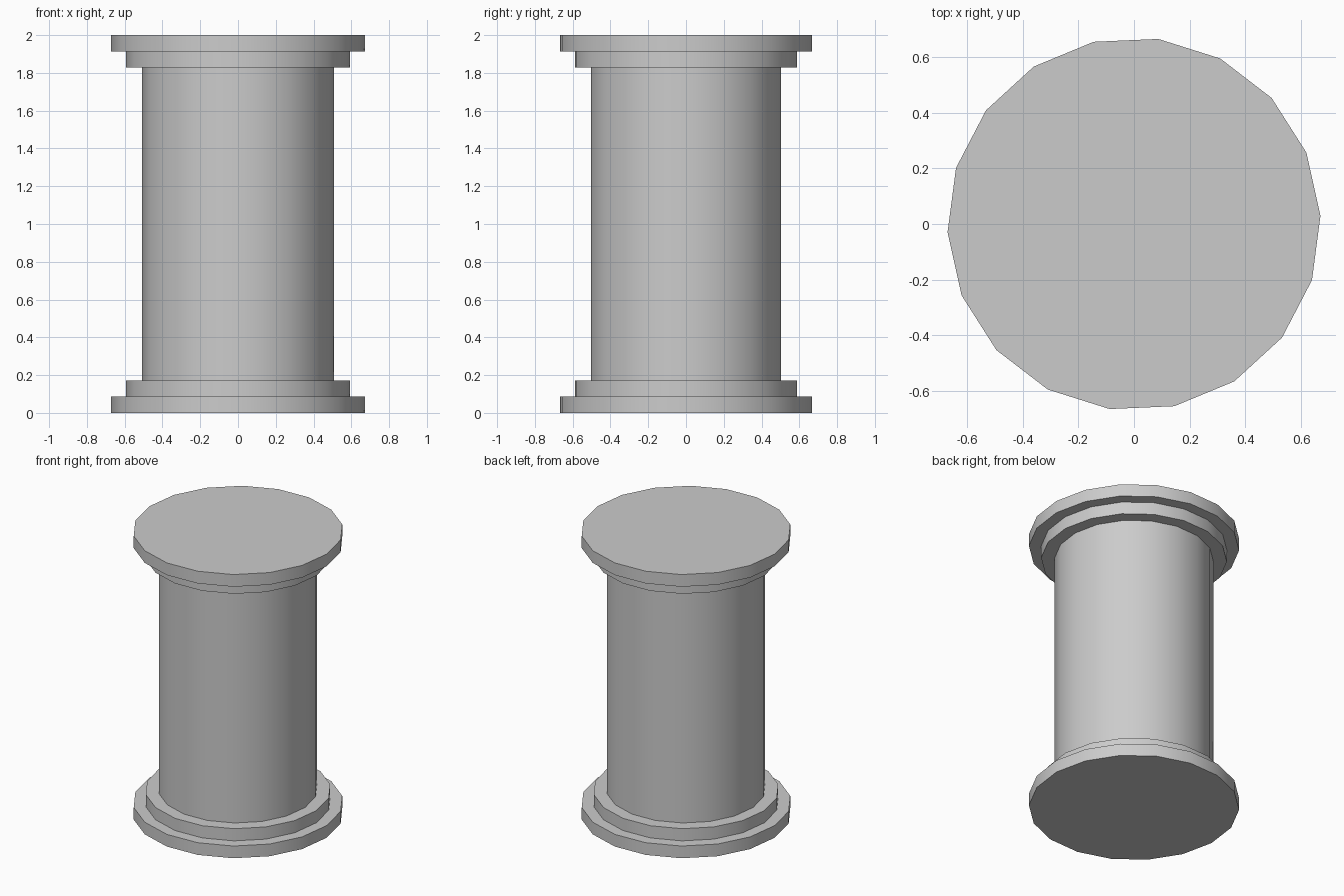
import bpy
import math

cube = bpy.data.objects.get("Cube")
if cube:
    bpy.data.objects.remove(cube, do_unlink=True)

SIDES = 18
TURN = math.radians(2.5)

stone = bpy.data.materials.new("grey stone")
stone.use_nodes = True
stone.diffuse_color = (0.6, 0.6, 0.6, 1)
stone.node_tree.nodes["Principled BSDF"].inputs["Base Color"].default_value = (0.6, 0.6, 0.6, 1)


def drum(name, radius, bottom, top):
    """Upright 18-sided drum with smooth sides and sharp rims."""
    # The primitive's first vertex points along +y
    bpy.ops.mesh.primitive_cylinder_add(
        vertices=SIDES, radius=radius, depth=top - bottom,
        location=(0, 0, (bottom + top) / 2))
    obj = bpy.context.object
    obj.name = name
    obj.rotation_euler.z = TURN - math.pi / 2
    bpy.ops.object.transform_apply(location=False, rotation=True, scale=False)
    obj.data.materials.append(stone)
    bpy.ops.object.shade_smooth_by_angle(angle=math.radians(30))
    return obj


# Stepped base, shaft and matching stepped capital
STEP = 0.086
drum("base_plinth", 0.672, 0, STEP)
drum("base_step", 0.594, STEP, 2 * STEP)
drum("shaft", 0.508, 2 * STEP, 2 - 2 * STEP)
drum("capital_step", 0.594, 2 - 2 * STEP, 2 - STEP)
drum("capital_slab", 0.672, 2 - STEP, 2)
